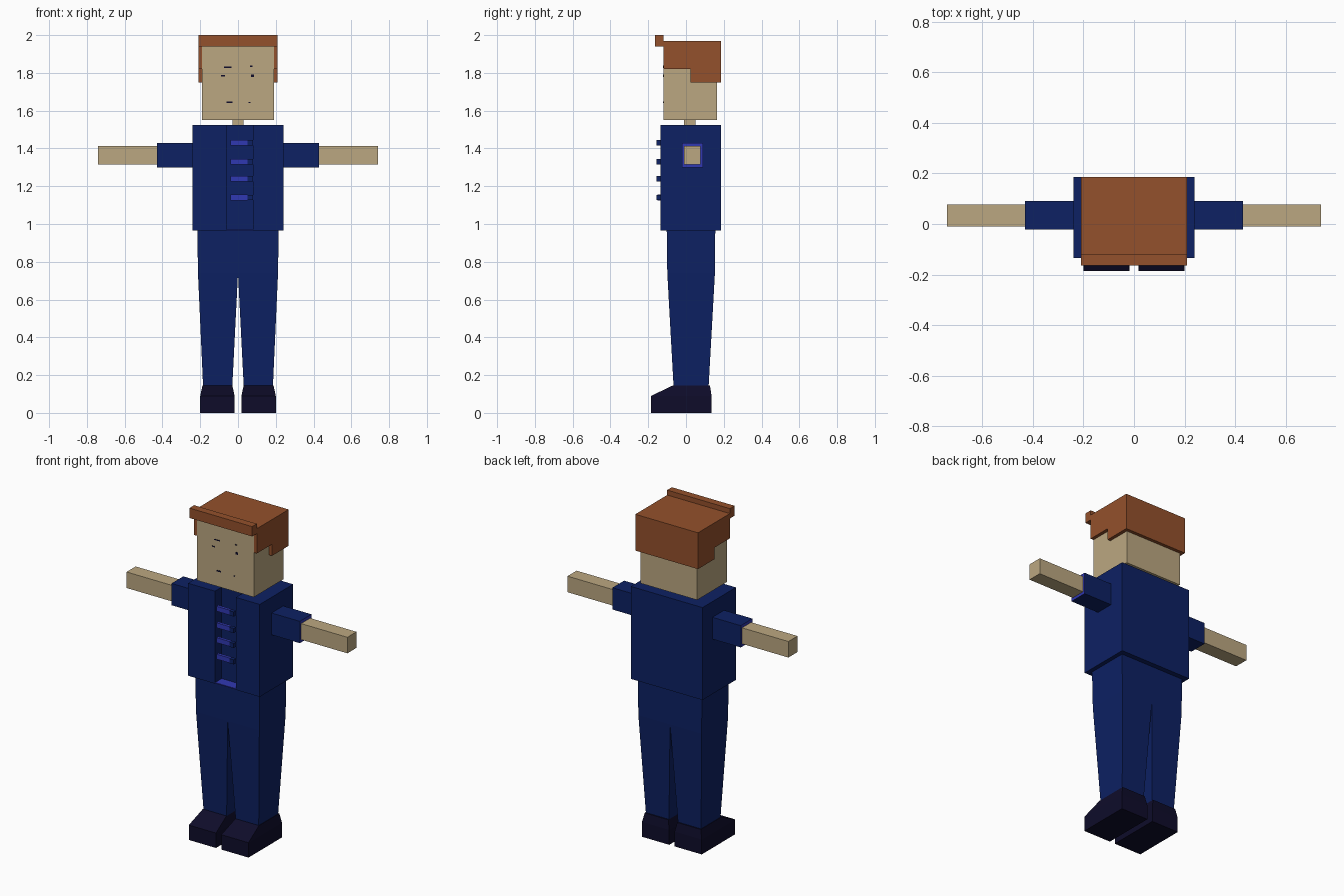
import bpy, bmesh

if "Cube" in bpy.data.objects:
    bpy.data.objects.remove(bpy.data.objects["Cube"])


def material(name, rgb):
    m = bpy.data.materials.new(name)
    m.diffuse_color = (*rgb, 1)
    m.use_nodes = True
    m.node_tree.nodes["Principled BSDF"].inputs["Base Color"].default_value = m.diffuse_color
    return m


SKIN = material("skin", (0.50, 0.39, 0.22))
HAIR = material("brown_hair", (0.296, 0.082, 0.025))
NAVY = material("navy_cloth", (0.004, 0.015, 0.125))
BLUE = material("bright_blue_trim", (0.03, 0.04, 0.45))
DARK = material("dark_shoe", (0.0044, 0.0037, 0.023))


def finish(name, bm, *mats):
    bmesh.ops.recalc_face_normals(bm, faces=bm.faces)
    me = bpy.data.meshes.new(name)
    bm.to_mesh(me)
    bm.free()
    for m in mats:
        me.materials.append(m)
    ob = bpy.data.objects.new(name, me)
    bpy.context.collection.objects.link(ob)
    return ob


def loft(name, rings, *mats):
    """Join equal-length rings of points and cap both ends."""
    bm = bmesh.new()
    loops = [[bm.verts.new(p) for p in r] for r in rings]
    n = len(loops[0])
    for a, b in zip(loops, loops[1:]):
        for i in range(n):
            j = (i + 1) % n
            bm.faces.new((a[i], a[j], b[j], b[i]))
    bm.faces.new(loops[0])
    bm.faces.new(loops[-1])
    return finish(name, bm, *mats)


def sections(name, rects, *mats):
    """Loft rectangles given as (z, x0, x1, y0, y1)."""
    return loft(name, [[(x0, y0, z), (x1, y0, z), (x1, y1, z), (x0, y1, z)]
                       for z, x0, x1, y0, y1 in rects], *mats)


def box(name, x, y, z, *mats):
    return sections(name, [(z[0], *x, *y), (z[1], *x, *y)], *mats)


def sx(s, a, b):
    return tuple(sorted((s * a, s * b)))


# Head and neck
box("head", (-.19, .19), (-.12, .165), (1.55, 1.94), SKIN)
box("neck", (-.03, .03), (-.01, .05), (1.525, 1.55), SKIN)

# Small face marks
marks = [(-.055, 1.83, .04, .006), (-.08, 1.785, .02, .006),
         (.077, 1.785, .014, .014), (.07, 1.835, .012, .006),
         (-.045, 1.645, .03, .008), (.06, 1.643, .01, .006)]
for x, z, w, h in marks:
    box("face_mark", (x - w / 2, x + w / 2), (-.122, -.119),
        (z - h / 2, z + h / 2), DARK)

# Hair: cap, back, fringe and stepped sides
box("hair_cap", (-.19, .19), (-.12, .165), (1.94, 1.97), HAIR)
box("hair_back", (-.19, .19), (.165, .185), (1.75, 1.97), HAIR)
box("hair_fringe", (-.21, .21), (-.165, -.12), (1.94, 2.0), HAIR)
side = [(-.12, 1.97), (.185, 1.97), (.185, 1.75),
        (.025, 1.75), (.025, 1.82), (-.12, 1.82)]
for s in (-1, 1):
    loft("hair_side", [[(s * x, y, z) for y, z in side] for x in (.19, .21)], HAIR)

# Jacket with an open front slot
plan = [(-.24, -.135), (-.06, -.135), (-.06, -.07), (.08, -.07),
        (.08, -.135), (.24, -.135), (.24, .185), (-.24, .185)]
loft("jacket", [[(x, y, z) for x, y in plan] for z in (.965, 1.525)], NAVY)
box("slot_lining", (-.06, .08), (-.133, -.07), (.965, .971), BLUE)

# Jacket fasteners
for z in (1.43, 1.33, 1.24, 1.14):
    box("fastener_strap", (-.04, .05), (-.15, -.132), (z - .015, z + .015), BLUE)
    box("fastener_toggle", (.05, .08), (-.155, -.132), (z - .014, z + .014), NAVY)

for s in (-1, 1):
    # Sleeve with bright cuff end, then the arm
    sleeve = box("sleeve", sx(s, .24, .43), (-.022, .09), (1.298, 1.43), NAVY, BLUE)
    for f in sleeve.data.polygons:
        if f.normal.x * s > .9:
            f.material_index = 1
    box("arm", sx(s, .42, .74), (-.01, .077), (1.315, 1.412), SKIN)
    # Tapered trouser leg
    sections("trouser_leg", [(.145, *sx(s, .03, .185), -.066, .12),
                             (.74, *sx(s, 0, .212), -.099, .153),
                             (.965, *sx(s, 0, .215), -.102, .155)], NAVY)
    # Shoe with sloping toe
    sections("shoe", [(0, *sx(s, .018, .2), -.185, .135),
                      (.09, *sx(s, .018, .2), -.185, .135),
                      (.145, *sx(s, .03, .188), -.07, .127)], DARK)
